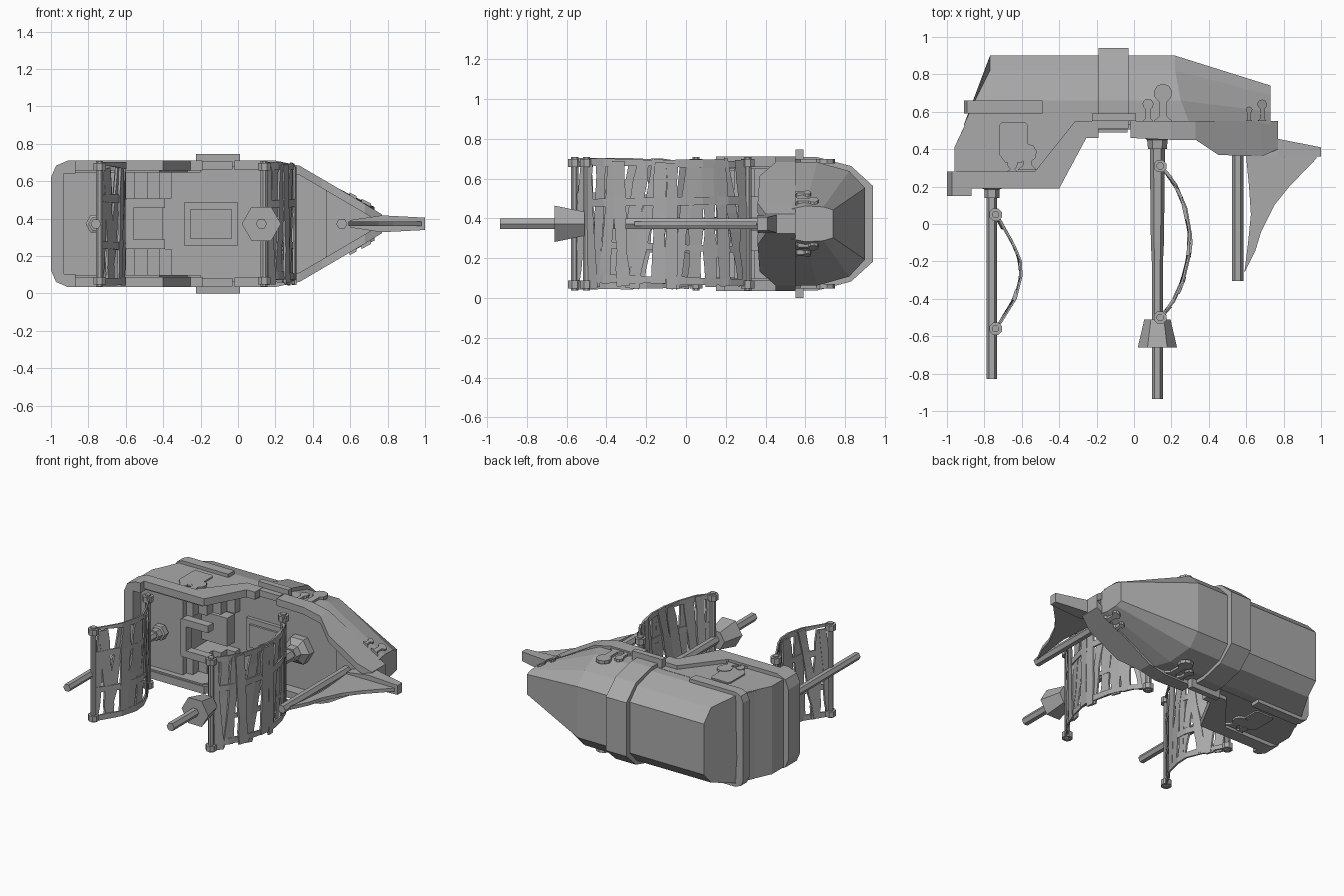
import bpy, math, random
from mathutils import Vector

if "Cube" in bpy.data.objects:
    bpy.data.objects.remove(bpy.data.objects["Cube"])

random.seed(4)
C = 0.3725  # centre plane of the ship, which lies on its side
grey = bpy.data.materials.new("plain grey")
grey.diffuse_color = (0.4, 0.4, 0.4, 1)
grey.use_nodes = True
grey.node_tree.nodes["Principled BSDF"].inputs["Base Color"].default_value = grey.diffuse_color


def mesh(name, verts, faces):
    me = bpy.data.meshes.new(name)
    me.from_pydata([tuple(v) for v in verts], [], faces)
    me.materials.append(grey)
    ob = bpy.data.objects.new(name, me)
    bpy.context.collection.objects.link(ob)
    # make all normals point outwards
    import bmesh
    bm = bmesh.new()
    bm.from_mesh(me)
    bmesh.ops.recalc_face_normals(bm, faces=bm.faces)
    bm.to_mesh(me)
    bm.free()
    return ob


def loft(name, rings):
    """Closed skin through equal rings of points, capped at both ends."""
    n, m = len(rings[0]), len(rings)
    faces = [(a * n + i, a * n + (i + 1) % n, (a + 1) * n + (i + 1) % n, (a + 1) * n + i)
             for a in range(m - 1) for i in range(n)]
    faces += [tuple(range(n)), tuple(range((m - 1) * n, m * n))]
    return mesh(name, [p for r in rings for p in r], faces)


def side_plate(name, pts, h0, h1):
    """Outline in x,y, thick across z, one copy on each side."""
    for s in (-1, 1):
        loft(name, [[(x, y, C + s * h) for x, y in pts] for h in (h0, h1)])


def flat_plate(name, pts, y0, y1):
    """Outline in x and distance from the centre plane, thick along y."""
    return loft(name, [[(x, y, C + h) for x, h in pts] for y in (y0, y1)])


def block(name, x0, x1, y0, y1, h0, h1):
    return flat_plate(name, [(x0, h0), (x1, h0), (x1, h1), (x0, h1)], y0, y1)


def turned(name, x, rows, n=6, z=C):
    """Round part along y from (y, radius) rows."""
    return loft(name, [[(x + r * math.cos(math.tau * i / n), y, z + r * math.sin(math.tau * i / n))
                        for i in range(n)] for y, r in rows])


def symmetric(half):
    return [(x, y, C + h) for x, y, h in half] + [(x, y, C - h) for x, y, h in reversed(half)]


# hull
loft("hull", [
    symmetric([(-.91, .53, .31), (-.85, .66, .31), (-.77, .82, .265), (-.77, .90, .18)]),
    symmetric([(.30, .53, .31), (.25, .66, .31), (.22, .82, .265), (.22, .90, .18)]),
    symmetric([(.73, .53, .075), (.73, .60, .09), (.73, .69, .085), (.73, .74, .07)])])

# band around the middle
loft("hull_band", [symmetric([(x, .55, .335), (x, .66, .335), (x, .83, .29), (x, .94, .19)])
                   for x in (-.19, -.03)])
for s in (-1, 1):
    block("band_flange", -.225, .01, .55, .59, s * .30, s * .3725)
    block("band_top", -.19, -.03, .51, .56, s * .29, s * .335)

# stern cabin, side panels and rails
side_plate("stern_panel", [(-.96, .20), (-.42, .20), (-.27, .48), (-.2, .48), (-.2, .6),
                           (-.87, .6), (-.96, .41)], .275, .312)
flat = [(-.96, .24), (-.6, .24), (-.6, .56), (-.89, .56), (-.96, .41)]
loft("stern_cabin", [[(x, y, C + h) for x, y in flat] for h in (-.3, .3)])
side_plate("stern_rail", [(-.9, .19), (-.4, .19), (-.255, .46), (-.19, .46), (-.19, .55),
                          (-.315, .55), (-.53, .28), (-.9, .28)], .285, .338)


def u_shape(x0, x1, h, t, c):
    return [(x1, h), (x0 + c, h), (x0 + c * .3, h - c * .3), (x0, h - c), (x0, c - h),
            (x0 + c * .3, c * .3 - h), (x0 + c, -h), (x1, -h), (x1, t - h), (x0 + t, t - h),
            (x0 + t, h - t), (x1, h - t)]


flat_plate("stern_rim", u_shape(-1, -.87, .338, .07, .09), .15, .28)
flat_plate("stern_rub_rail", u_shape(-.91, -.49, .335, .055, .06), .59, .66)

# balcony, stairs and hatches
flat_plate("balcony", u_shape(-.61, -.39, .135, .05, .02), .22, .28)
block("cabin_step", -.6, -.4, .45, .54, -.1, .1)
for s in (-1, 1):
    for i in range(4):
        block("stair", -.61, -.55 + .065 * i, .28 + .065 * i, .54, s * .135, s * .28)
block("hatch_base", -.29, 0, .505, .54, -.115, .115)
block("hatch_lid", -.255, -.035, .49, .51, -.08, .08)

# bow bulwark, one wall on each side
for s in (-1, 1):
    loft("bow_bulwark", [[(x, y, C + s * h), (x, .55, C + s * h),
                          (x, .55, C + s * max(h - .05, 0)), (x, y, C + s * max(h - .05, 0))]
                         for x, y, h in [(-.02, .46, .338), (.2, .45, .338), (.33, .45, .31),
                                         (.45, .37, .24), (.68, .36, .105), (.77, .40, .05)]])
flat_plate("foredeck", [(.47, -.2), (.74, -.05), (.74, .05), (.47, .2)], .43, .54)

# bowsprit and jib
loft("bowsprit", [[(x, y0, C - h), (x, y0, C + h), (x, y1, C + h), (x, y1, C - h)]
                  for x, y0, y1, h in [(.6, .36, .42, .02), (.77, .36, .455, .045),
                                       (1, .36, .41, .033)]])
jib = [(.6, .355), (.98, .355), (.83, .2), (.75, .1), (.68, -.04), (.65, -.14),
       (.59, -.26), (.61, -.1), (.625, .05), (.615, .2)]
loft("jib", [[(x, y, C + h) for x, y in jib] for h in (-.012, .012)])

# masts
turned("stern_mast", -.76, [(-.83, .028), (.25, .028)])
turned("stern_mast_foot", -.76, [(.14, .04), (.185, .04), (.19, .055), (.23, .055)])
turned("main_mast", .125, [(-.935, .03), (-.2, .03), (-.1, .035), (.54, .042)])
turned("main_mast_foot", .125, [(.4, .05), (.45, .055), (.48, .1), (.54, .1)])
turned("crows_nest", .125, [(-.66, .105), (-.51, .07)])
turned("fore_mast", .555, [(-.305, .03), (.45, .03)])


# tattered sails woven from cloth strips
def along(curve, t):
    t = min(max(t, 0), 1) * (len(curve) - 1)
    i = min(int(t), len(curve) - 2)
    return Vector(curve[i]).lerp(Vector(curve[i + 1]), t - i)


def strip(name, curve, a, b, w, depth):
    a, b = Vector(a), Vector(b)
    side = Vector((a.y - b.y, b.x - a.x)).normalized() * w / 2
    rings = []
    for k in range(8):
        p = a.lerp(b, k / 7)
        width = random.uniform(.75, 1.15)
        ring = []
        for q, d in ((p - side * width, -.006), (p - side * width, .006),
                     (p + side * width, .006), (p + side * width, -.006)):
            v = along(curve, q.x)
            ring.append((v.x + d + depth, v.y, C + (min(max(q.y, 0), 1) - .5) * .66))
        rings.append(ring)
    loft(name, rings)


def sail(name, curve, count):
    for i in range(count):
        t = (i + .5) / count
        tilt = random.uniform(-.09, .09)
        strip(name + "_strip", curve, (t - tilt, random.uniform(0, .05)),
              (t + tilt, random.uniform(.95, 1)), 1.0 / count, random.uniform(-.01, .01))
    for s in (.05, .3, .68, .95):
        strip(name + "_binding", curve, (0, s), (1, s + random.uniform(-.05, .05)), .06,
              random.uniform(-.008, .008))
    # spars with lashed ends
    for x, y in (curve[0], curve[-1]):
        for r, h0, h1 in ((.02, -.335, .335), (.036, -.325, -.285), (.036, .285, .325)):
            loft(name + "_spar", [[(x + r * math.cos(math.tau * (i + .5) / 8),
                                    y + r * math.sin(math.tau * (i + .5) / 8), C + h)
                                   for i in range(8)] for h in (h0, h1)])


sail("stern_sail", [(-.74, .05), (-.69, -.04), (-.645, -.12), (-.612, -.2), (-.61, -.28),
                    (-.64, -.4), (-.69, -.48), (-.74, -.56)], 11)
sail("main_sail", [(.14, .31), (.21, .23), (.265, .12), (.292, 0), (.30, -.1), (.285, -.22),
                   (.25, -.33), (.2, -.43), (.14, -.5)], 14)


# keyhole ornaments and window plate on the flanks
def flank(x):
    return .318 if x < .3 else .315 - (x - .3) / .43 * .225


def keyhole(x, y, r, foot):
    pts = [(x - r, foot), (x - r * .45, foot + r * .5), (x - r * .45, y - r * .9)]
    pts += [(x + r * math.cos(a), y + r * math.sin(a))
            for a in [math.pi * (1.17 - k / 6 * 1.34) for k in range(7)]]
    pts += [(x + r * .45, y - r * .9), (x + r * .45, foot + r * .5), (x + r, foot)]
    for s in (-1, 1):
        loft("keyhole_ornament", [[(px, py, C + s * (flank(px) + d)) for px, py in pts]
                                  for d in (-.015, .008)])


for args in [(-.57, .38, .05, .29), (-.65, .32, .028, .28), (.155, .70, .05, .55),
             (.075, .64, .03, .55), (.615, .61, .018, .55), (.685, .64, .026, .55)]:
    keyhole(*args)
side_plate("window_plate", [(-.72, .37), (-.69, .33), (-.6, .33), (-.57, .37), (-.57, .53),
                            (-.585, .545), (-.705, .545), (-.72, .53)], .31, .322)
